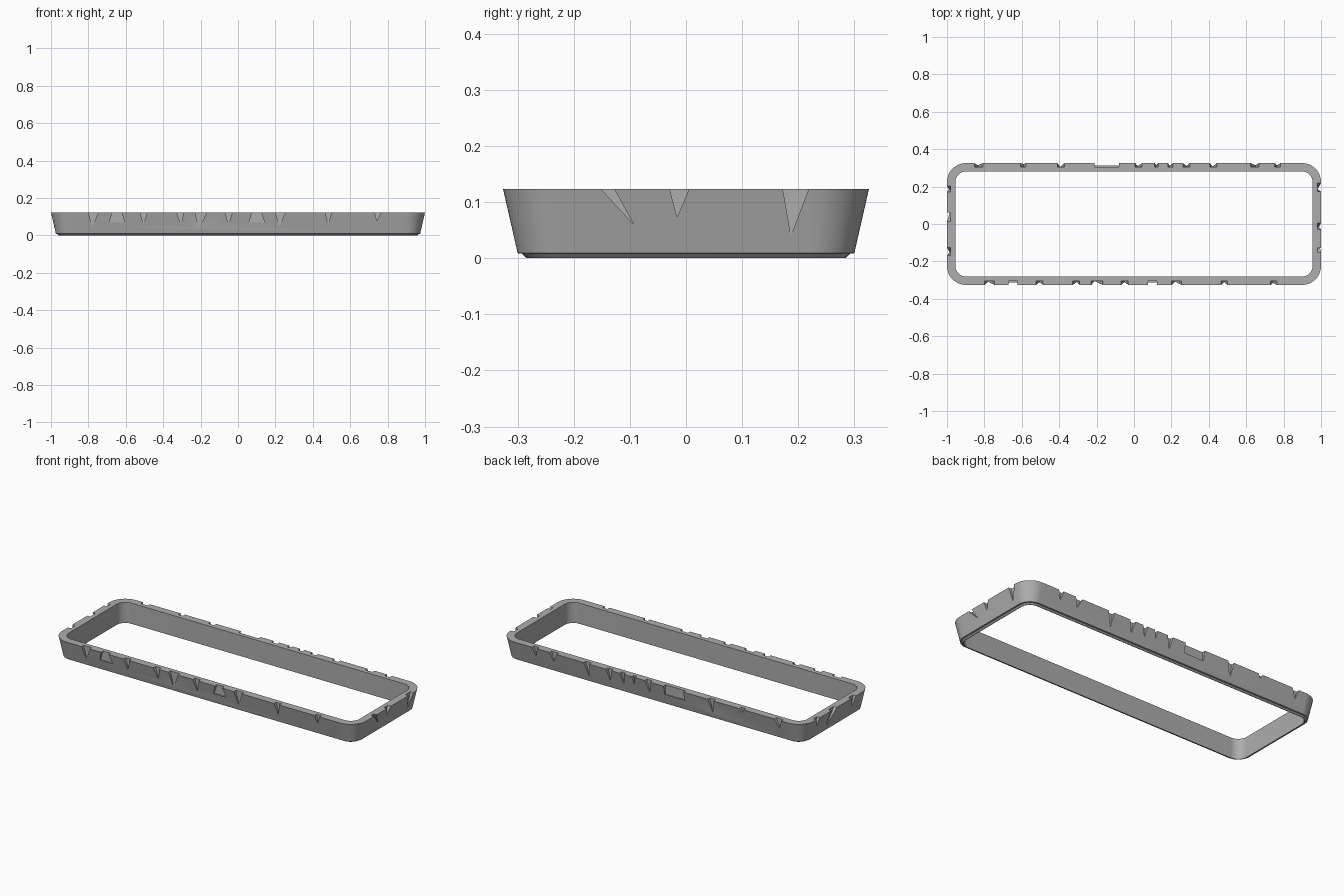
import bpy, bmesh
from math import pi, cos, sin

cube = bpy.data.objects.get("Cube")
if cube:
    bpy.data.objects.remove(cube, do_unlink=True)

INNER_X, INNER_Y, INNER_R = 0.955, 0.281, 0.057
TOP = 0.123
CORNER_STEPS = 14

grey = bpy.data.materials.new("plain grey")
grey.use_nodes = True
colour = (0.42, 0.42, 0.42, 1)
grey.diffuse_color = colour
shader = next(n for n in grey.node_tree.nodes if n.type == 'BSDF_PRINCIPLED')
shader.inputs["Base Color"].default_value = colour


def make_object(name, bm):
    bmesh.ops.recalc_face_normals(bm, faces=bm.faces)
    mesh = bpy.data.meshes.new(name)
    bm.to_mesh(mesh)
    bm.free()
    mesh.materials.append(grey)
    obj = bpy.data.objects.new(name, mesh)
    bpy.context.collection.objects.link(obj)
    return obj


def rounded_loop(bm, offset, z):
    """Rounded rectangle lying outside the inner opening by the offset."""
    verts = []
    radius = INNER_R + offset
    corners = [(1, 1), (-1, 1), (-1, -1), (1, -1)]
    for quarter, (sx, sy) in enumerate(corners):
        for step in range(CORNER_STEPS + 1):
            a = (quarter + step / CORNER_STEPS) * pi / 2
            verts.append(bm.verts.new((sx * (INNER_X - INNER_R) + radius * cos(a),
                                       sy * (INNER_Y - INNER_R) + radius * sin(a), z)))
    return verts


# Flared rim: straight inside, sloped outside, small stepped foot
bm = bmesh.new()
section = [(0, 0), (0.003, 0), (0.011, 0.008), (0.019, 0.009), (0.045, TOP), (0, TOP)]
loops = [rounded_loop(bm, offset, z) for offset, z in section]
for a, b in zip(loops, loops[1:] + loops[:1]):
    n = len(a)
    for i in range(n):
        j = (i + 1) % n
        bm.faces.new((a[i], a[j], b[j], b[i]))
rim = make_object("notched_rim", bm)


# Chips in the outer wall, cut as prisms from each side
def add_prism(bm, side, outline):
    half = 1.0 if side in "left right" else INNER_Y + 0.045
    rows = []
    for depth in (half - 0.02, half + 0.05):
        place = {"front": lambda u, z: (u, -depth, z),
                 "back": lambda u, z: (u, depth, z),
                 "left": lambda u, z: (depth, u, z),
                 "right": lambda u, z: (-depth, u, z)}[side]
        rows.append([bm.verts.new(place(u, z)) for u, z in outline])
    near, far = rows
    bm.faces.new(near)
    bm.faces.new(far[::-1])
    for i in range(len(near)):
        j = (i + 1) % len(near)
        bm.faces.new((near[i], far[i], far[j], near[j]))


# Each V chip: start and end at the top edge, tip position, tip height
chips = {
    "front": [(-.80, -.745, -.78, .045), (-.525, -.485, -.505, .057),
              (-.33, -.29, -.305, .055), (-.23, -.165, -.21, .032),
              (-.07, -.03, -.05, .055), (.20, .255, .22, .045),
              (.465, .50, .483, .057), (.73, .765, .743, .075)],
    "back": [(-.855, -.805, -.835, .07), (-.61, -.575, -.59, .1),
             (-.41, -.37, -.395, .035), (.005, .045, .02, .055),
             (.11, .13, .118, .075), (.18, .21, .19, .06),
             (.26, .30, .28, .055), (.405, .445, .42, .04),
             (.62, .67, .65, .07), (.75, .785, .765, .07)],
    "left": [(-.155, -.13, -.093, .06), (-.03, .007, -.016, .073),
             (.172, .22, .187, .04)],
    "right": [(.17, .205, .185, .075), (-.17, -.125, -.15, .06)],
}
lip = TOP + 0.004
bm = bmesh.new()
for side, rows in chips.items():
    for start, end, tip, height in rows:
        add_prism(bm, side, [(start, lip), (end, lip), (tip, height)])

# Wider flat-bottomed chips
for x in (-.647, .1):
    add_prism(bm, "front", [(x - .023, lip), (x + .023, lip), (x + .042, .068), (x - .042, .068)])
add_prism(bm, "back", [(-.21, lip), (-.08, lip), (-.08, .068), (-.21, .068)])
add_prism(bm, "right", [(.01, lip), (.06, lip), (.1, .035), (.08, .035)])
cutter = make_object("chip_cutter", bm)
cutter.hide_render = True

# Apply the cut and drop the cutter
bpy.ops.object.select_all(action='DESELECT')
bpy.context.view_layer.objects.active = rim
rim.select_set(True)
cut = rim.modifiers.new("chips", 'BOOLEAN')
cut.operation = 'DIFFERENCE'
cut.solver = 'EXACT'
cut.object = cutter
bpy.ops.object.modifier_apply(modifier=cut.name)
bpy.data.objects.remove(cutter, do_unlink=True)
bpy.ops.object.shade_smooth_by_angle(angle=pi / 9)
